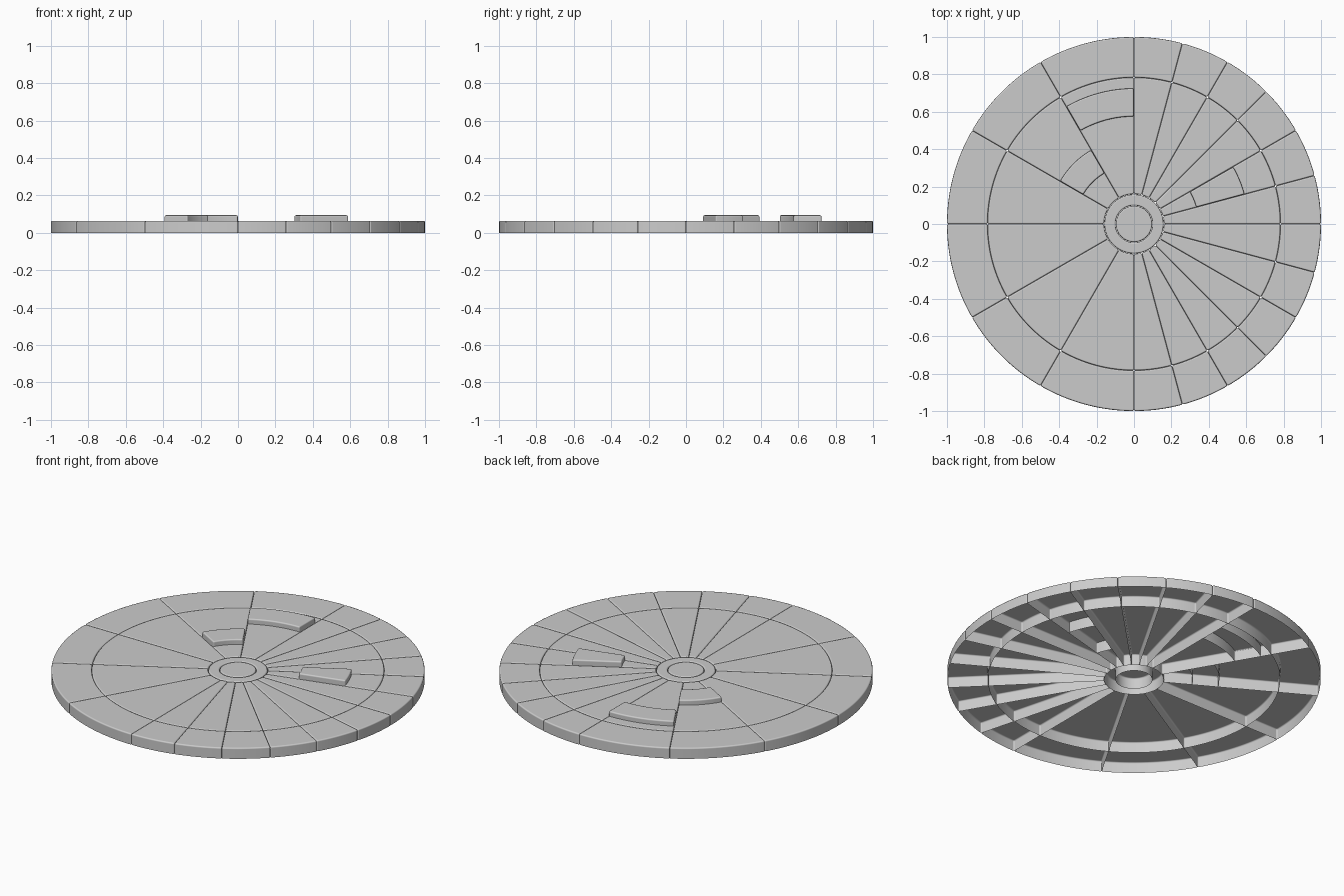
import bpy, bmesh
from math import radians, sin, cos, pi

if "Cube" in bpy.data.objects:
    bpy.data.objects.remove(bpy.data.objects["Cube"])

H = 0.064          # slab height
STEP = 0.03        # extra height of raised blocks
R_HUB, R_MID, R_OUT = 0.16, 0.783, 1.0


def finish(name, bm):
    bmesh.ops.recalc_face_normals(bm, faces=bm.faces)
    # open shells: make sure the top face looks up
    top = max(bm.faces, key=lambda f: f.calc_center_median().z)
    if top.normal.z < 0:
        bmesh.ops.reverse_faces(bm, faces=bm.faces)
    me = bpy.data.meshes.new(name)
    bm.to_mesh(me)
    bm.free()
    me.shade_smooth()
    ob = bpy.data.objects.new(name, me)
    bpy.context.collection.objects.link(ob)
    # soft rounded edges
    bev = ob.modifiers.new("rounded_edges", "BEVEL")
    bev.width = 0.008
    bev.segments = 2
    bev.limit_method = "ANGLE"
    bev.angle_limit = radians(40)
    bev.use_clamp_overlap = False
    bev.harden_normals = True
    return ob


def arc(r, a0, a1):
    n = max(2, round(r * (a1 - a0) / 0.03))
    return [(r * cos(a0 + (a1 - a0) * i / n), r * sin(a0 + (a1 - a0) * i / n))
            for i in range(n + 1)]


def sector(name, r0, r1, d0, d1, z0, z1, inset=0.0):
    """Ring sector shell, open underneath."""
    a0, a1 = radians(d0 + inset), radians(d1 - inset)
    outline = arc(r1, a0, a1) + arc(r0, a0, a1)[::-1]
    bm = bmesh.new()
    lo = [bm.verts.new((x, y, z0)) for x, y in outline]
    hi = [bm.verts.new((x, y, z1)) for x, y in outline]
    bm.faces.new(hi)
    n = len(outline)
    for i in range(n):
        j = (i + 1) % n
        bm.faces.new((lo[i], lo[j], hi[j], hi[i]))
    return finish(name, bm)


def lathe(name, profile, n=64):
    """Revolve (radius, z) points around the z axis."""
    bm = bmesh.new()
    rings = [[bm.verts.new((r * cos(2 * pi * i / n), r * sin(2 * pi * i / n), z))
              for i in range(n)] for r, z in profile]
    for a, b in zip(rings, rings[1:]):
        for i in range(n):
            j = (i + 1) % n
            bm.faces.new((a[i], a[j], b[j], b[i]))
    if len(profile) == 2:
        bm.faces.new(rings[-1])
    return finish(name, bm)


# Wedge tiles: narrow on the right half, wide on the left half
spans = [(d, d + 15) for d in range(-90, 90, 15)]
spans += [(d, d + 30) for d in range(90, 270, 30)]
for k, (d0, d1) in enumerate(spans):
    sector(f"inner_wedge_{k}", R_HUB, R_MID, d0, d1, 0, H)
    sector(f"outer_rim_tile_{k}", R_MID, R_OUT, d0, d1, 0, H)

# Raised blocks on three wedges
for k, (r0, r1, d0, d1) in enumerate([(0.345, 0.612, 15, 30),
                                      (0.575, 0.725, 90, 120),
                                      (0.314, 0.457, 120, 150)]):
    sector(f"raised_block_{k}", r0, r1, d0, d1, 0.0, H + STEP, inset=0.1)

# Hub ring and centre button
lathe("hub_ring", [(0.158, 0), (0.158, H), (0.099, H), (0.099, 0)])
lathe("hub_button", [(0.097, 0), (0.097, H)])
